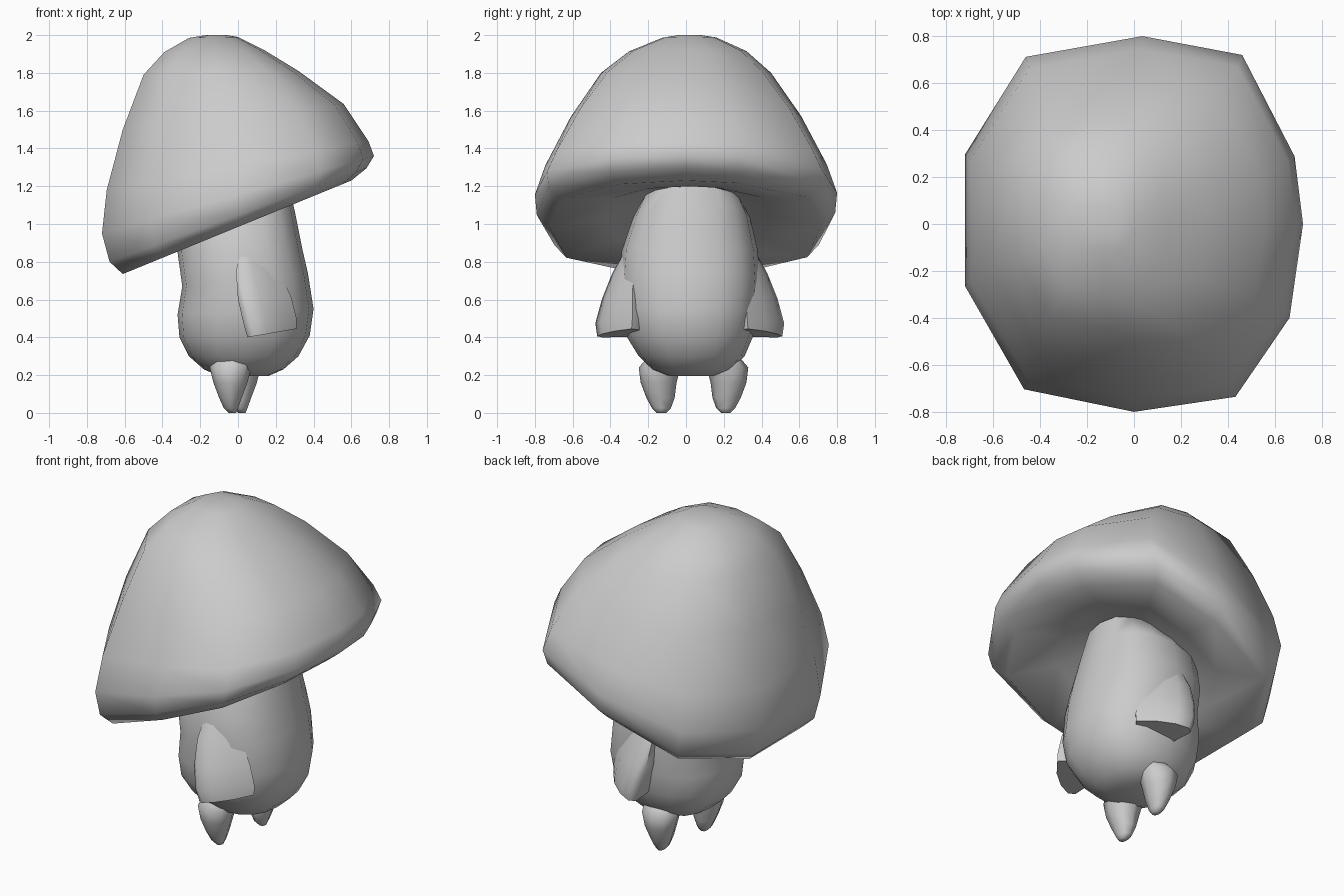
import bpy, bmesh, math

cube = bpy.data.objects.get("Cube")
if cube:
    bpy.data.objects.remove(cube, do_unlink=True)

# Single flat colour
grey = bpy.data.materials.new("light grey")
grey.use_nodes = True
grey.diffuse_color = (0.6, 0.6, 0.6, 1)
grey.node_tree.nodes["Principled BSDF"].inputs["Base Color"].default_value = (0.6, 0.6, 0.6, 1)


def rounded(n, power=1.0):
    """Unit outline with n points; a power under 1 makes it squarer."""
    def bend(c):
        return math.copysign(abs(c) ** power, c) if abs(c) > 1e-6 else 0.0
    return [(bend(math.cos(2 * math.pi * i / n)), bend(math.sin(2 * math.pi * i / n)))
            for i in range(n)]


def loft(name, outline, rings, flip=None, shift=0, angle=80):
    """Skin tilted rings (x_left, z_left, x_right, z_right, y_centre, y_half).
    flip mirrors the part across the plane y = flip; shift moves it in x."""
    bm = bmesh.new()
    loops = []
    for xl, zl, xr, zr, yc, hy in rings:
        loop = []
        for u, v in outline:
            x = (xl + xr) / 2 + u * (xr - xl) / 2 + shift
            z = (zl + zr) / 2 + u * (zr - zl) / 2
            y = yc + v * hy
            loop.append(bm.verts.new((x, y if flip is None else 2 * flip - y, z)))
        loops.append(loop)
    n = len(outline)
    for a, b in zip(loops, loops[1:]):
        for i in range(n):
            j = (i + 1) % n
            bm.faces.new((a[i], a[j], b[j], b[i]))
    for loop in (loops[0], loops[-1]):
        bm.faces.new(loop)
    bmesh.ops.recalc_face_normals(bm, faces=bm.faces)
    mesh = bpy.data.meshes.new(name)
    bm.to_mesh(mesh)
    bm.free()
    mesh.materials.append(grey)
    obj = bpy.data.objects.new(name, mesh)
    bpy.context.collection.objects.link(obj)
    bpy.ops.object.select_all(action="DESELECT")
    obj.select_set(True)
    bpy.context.view_layer.objects.active = obj
    bpy.ops.object.shade_smooth_by_angle(angle=math.radians(angle))


# Tilted cap: underside, lip, rim, dome
cap_outline = [(-1, -.33), (-1, .37), (-.64, .89), (.05, 1), (.64, .9), (.95, .36),
               (1, 0), (.92, -.5), (.6, -.92), (0, -1), (-.65, -.88)]
loft("cap", cap_outline, [
    (-0.26, 0.98, 0.24, 1.21, 0.02, 0.24),
    (-0.40, 0.87, 0.38, 1.20, 0.01, 0.44),
    (-0.61, 0.735, 0.60, 1.23, 0.00, 0.72),
    (-0.68, 0.80, 0.68, 1.295, 0.00, 0.79),
    (-0.72, 0.95, 0.72, 1.36, 0.00, 0.80),
    (-0.695, 1.18, 0.69, 1.44, 0.00, 0.745),
    (-0.61, 1.50, 0.56, 1.635, 0.00, 0.61),
    (-0.50, 1.79, 0.32, 1.81, 0.00, 0.45),
    (-0.39, 1.91, 0.14, 1.92, 0.01, 0.31),
    (-0.26, 1.985, 0.00, 1.99, 0.02, 0.14),
    (-0.17, 2.0, -0.06, 2.0, 0.02, 0.06),
])

# Stout stem body
loft("body", rounded(16, 0.86), [
    (-0.10, 0.195, 0.16, 0.195, 0.03, 0.12),
    (-0.18, 0.23, 0.24, 0.23, 0.03, 0.21),
    (-0.26, 0.30, 0.32, 0.30, 0.03, 0.28),
    (-0.31, 0.40, 0.38, 0.41, 0.02, 0.335),
    (-0.32, 0.52, 0.40, 0.55, 0.02, 0.36),
    (-0.295, 0.67, 0.37, 0.74, 0.02, 0.37),
    (-0.32, 0.85, 0.34, 0.87, 0.02, 0.36),
    (-0.31, 1.00, 0.30, 1.07, 0.03, 0.31),
    (-0.28, 1.04, 0.27, 1.20, 0.03, 0.26),
])

# Thin arm flaps that hang clear of the body at the tip and sink into it behind
flap_outline = [(-1, -.8), (-.75, -1), (-.2, -.8), (.45, -.3), (1, .4), (.5, 1), (-.9, 1)]
for side, flip, shift in (("front", None, 0), ("back", 0.02, -0.05)):
    loft(side + "_arm", flap_outline, [
        (0.00, 0.83, 0.16, 0.83, -0.29, 0.05),
        (-0.01, 0.74, 0.22, 0.74, -0.31, 0.08),
        (0.00, 0.60, 0.28, 0.62, -0.33, 0.115),
        (0.03, 0.47, 0.31, 0.50, -0.34, 0.14),
        (0.05, 0.40, 0.31, 0.445, -0.34, 0.13),
    ], flip, shift, 60)

# Pointed legs growing out of the underside
for side, flip, shift in (("front", None, 0), ("back", 0.04, 0.05)):
    loft(side + "_leg", rounded(8), [
        (-0.12, 0.31, 0.08, 0.31, -0.11, 0.08),
        (-0.15, 0.24, 0.07, 0.24, -0.14, 0.11),
        (-0.13, 0.16, 0.05, 0.16, -0.145, 0.095),
        (-0.10, 0.08, 0.02, 0.08, -0.135, 0.075),
        (-0.075, 0.025, 0.00, 0.025, -0.13, 0.05),
        (-0.05, 0.0, -0.01, 0.0, -0.13, 0.025),
    ], flip, shift)
